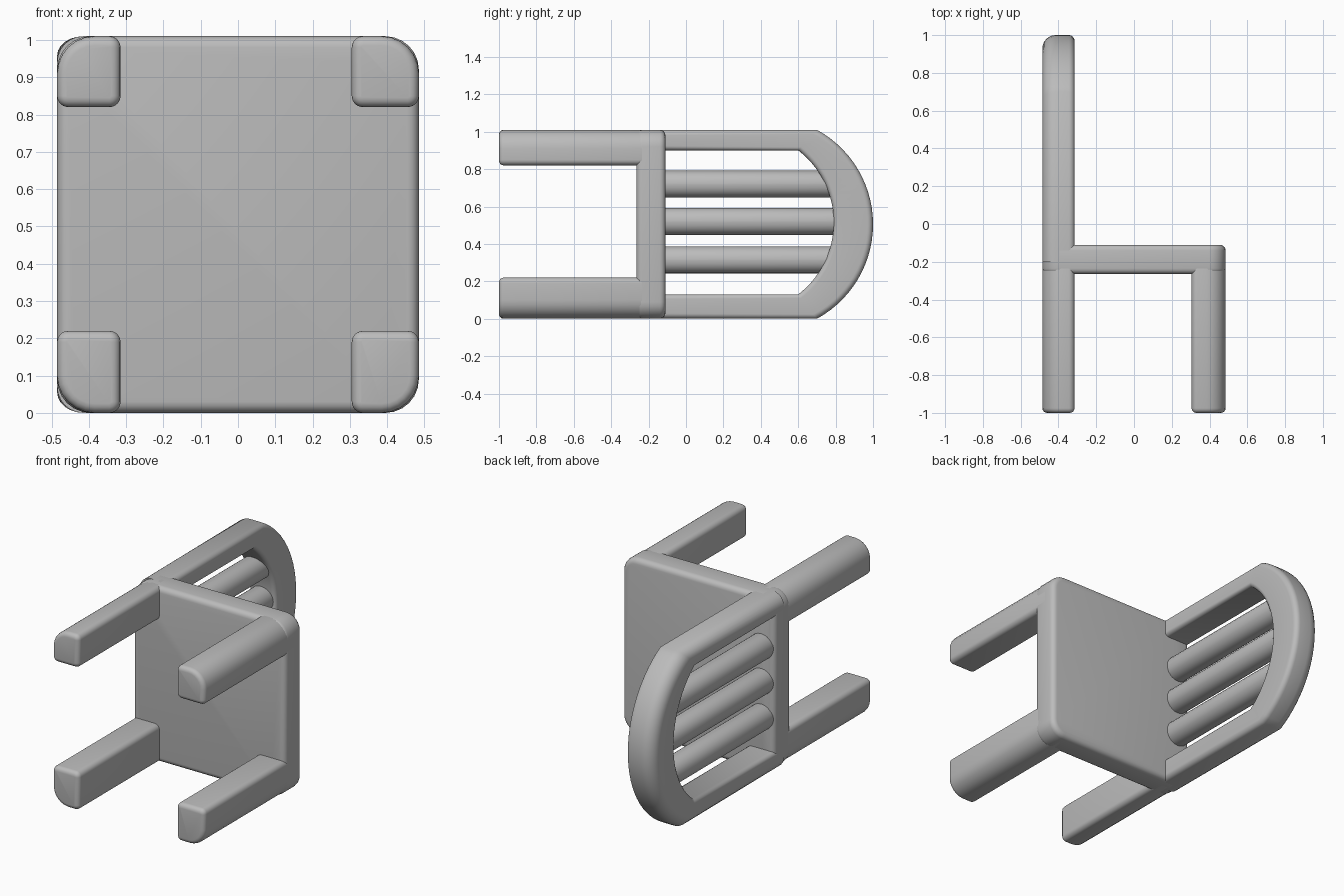
import bpy, bmesh, math
from mathutils import Vector

if "Cube" in bpy.data.objects:
    bpy.data.objects.remove(bpy.data.objects["Cube"])

grey = bpy.data.materials.new("plain grey")
grey.diffuse_color = (0.5, 0.5, 0.5, 1)
grey.use_nodes = True
grey.node_tree.nodes["Principled BSDF"].inputs["Base Color"].default_value = grey.diffuse_color


def profile(a0, a1, b0, b1, radii, d=0.0, seg=6):
    """Rectangle with individually rounded corners, shrunk by d."""
    pts = []
    corners = [(a0, b0, 1, 1), (a1, b0, -1, 1), (a1, b1, -1, -1), (a0, b1, 1, -1)]
    for k, ((a, b, sa, sb), r) in enumerate(zip(corners, radii)):
        ca, cb, rr = a + sa * r, b + sb * r, max(r - d, 0.001)
        if r < d:
            ca, cb = a + sa * d, b + sb * d
        for i in range(seg + 1):
            t = math.pi + k * math.pi / 2 + i / seg * math.pi / 2
            pts.append((ca + rr * math.cos(t), cb + rr * math.sin(t)))
    return pts


def loft(name, rings):
    """Skin a list of equal-length point rings and cap both ends."""
    bm = bmesh.new()
    vs = [[bm.verts.new(p) for p in ring] for ring in rings]
    n = len(vs[0])
    for r0, r1 in zip(vs, vs[1:]):
        for i in range(n):
            j = (i + 1) % n
            bm.faces.new((r0[i], r0[j], r1[j], r1[i]))
    bm.faces.new(vs[0])
    bm.faces.new(vs[-1])
    bmesh.ops.recalc_face_normals(bm, faces=bm.faces)
    me = bpy.data.meshes.new(name)
    bm.to_mesh(me)
    bm.free()
    me.materials.append(grey)
    ob = bpy.data.objects.new(name, me)
    bpy.context.collection.objects.link(ob)
    bpy.ops.object.select_all(action='DESELECT')
    ob.select_set(True)
    bpy.context.view_layer.objects.active = ob
    bpy.ops.object.shade_smooth_by_angle(angle=math.radians(40))
    return ob


def bar(name, x0, x1, z0, z1, y0, y1, radii, soft):
    """Straight bar along y with softened end rims."""
    steps = [i / 4 * math.pi / 2 for i in range(5)]
    ends = [(y0 + soft * (1 - math.sin(t)), soft * (1 - math.cos(t))) for t in reversed(steps)]
    ends += [(y1 - soft * (1 - math.sin(t)), soft * (1 - math.cos(t))) for t in steps]
    ends = [(y, d) for y, d in ends]
    return loft(name, [[(a, y, b) for a, b in profile(x0, x1, z0, z1, radii, d)]
                       for y, d in ends])


# Seat panel
bar("seat", -0.485, 0.485, 0.0, 1.01, -0.265, -0.11, [0.09] * 4, 0.03)

# Four legs, each with a broad rounding on its outer corner
for side, (x0, x1) in {"back": (-0.485, -0.315), "front": (0.305, 0.485)}.items():
    for end, (z0, z1) in {"left": (0.0, 0.22), "right": (0.82, 1.01)}.items():
        outer = {("back", "left"): 0, ("front", "left"): 1,
                 ("front", "right"): 2, ("back", "right"): 3}[(side, end)]
        radii = [0.03] * 4
        radii[outer] = 0.1
        bar(f"{side}_leg_{end}", x0, x1, z0, z1, -1.0, -0.15, radii, 0.025)

# Backrest hoop: two rails joined by an arc that thickens at the crown
stations = [((-0.2, 0.13), (-0.2, 0.0))]
N = 28
for i in range(N + 1):
    f = 2 * i / N - 1
    ti, to = math.radians(52.5) * f, math.radians(61.4) * f
    stations.append(((0.305 + 0.485 * math.cos(ti), 0.515 + 0.485 * math.sin(ti)),
                     (0.425 + 0.575 * math.cos(to), 0.505 + 0.575 * math.sin(to))))
stations.append(((-0.2, 0.90), (-0.2, 1.01)))
rings = []
for inner, outer in stations:
    p, q = Vector(inner), Vector(outer)
    t = (q - p).length
    u = (q - p) / t
    sec = profile(0, t, -0.485, -0.315, [0.025, 0.07, 0.03, 0.025])
    rings.append([(x, p.x + u.x * s, p.y + u.y * s) for s, x in sec])
loft("backrest_hoop", rings)

# Three round slats inside the hoop
for i, z in enumerate((0.315, 0.52, 0.72)):
    bar(f"backrest_slat_{i + 1}", -0.475, -0.33, z - 0.0725, z + 0.0725,
        -0.2, 0.85, [0.07] * 4, 0.02)
